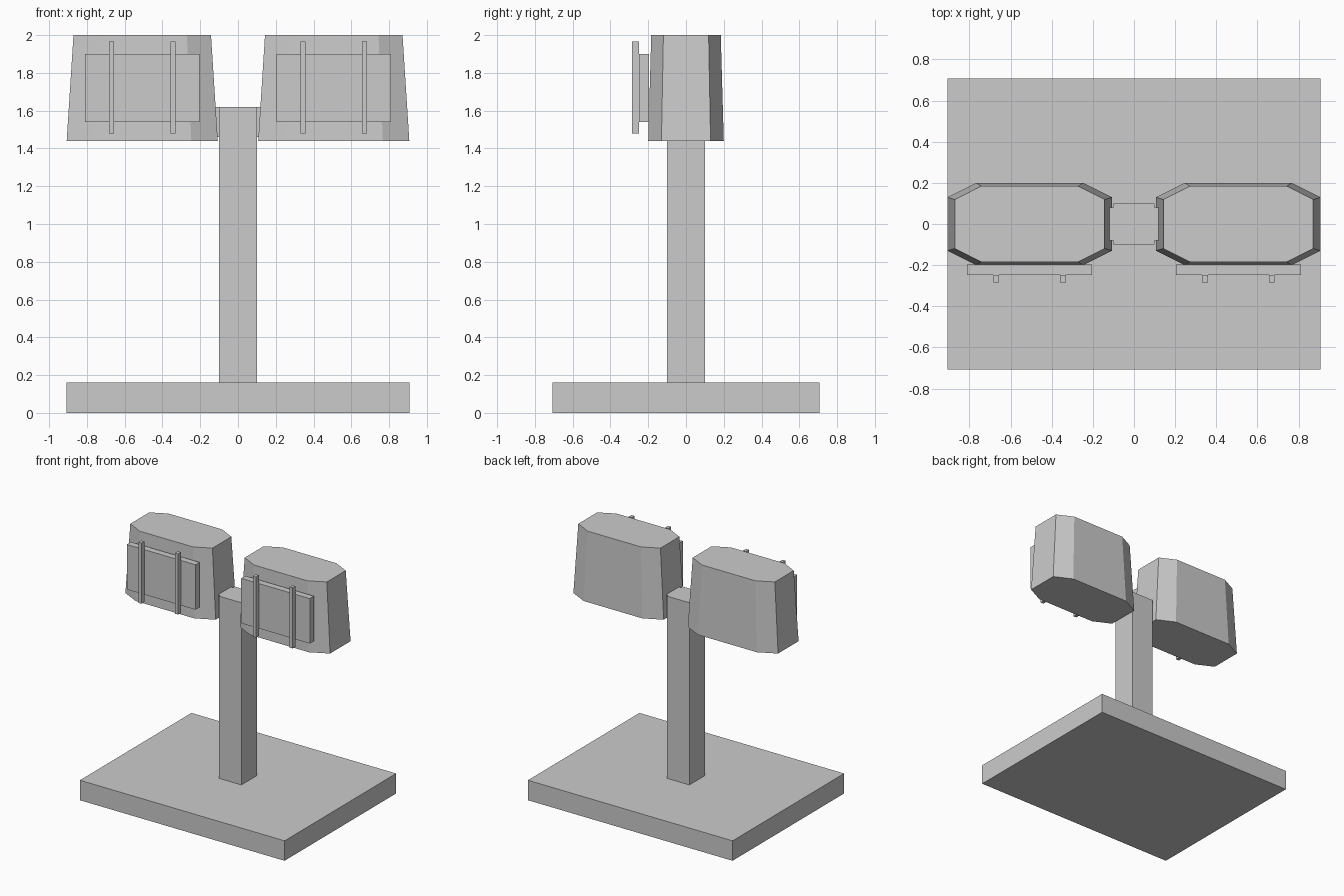
import bpy, bmesh

if "Cube" in bpy.data.objects:
    bpy.data.objects.remove(bpy.data.objects["Cube"])

grey = bpy.data.materials.new("plain grey")
grey.diffuse_color = (0.6, 0.6, 0.6, 1)
grey.use_nodes = True
grey.node_tree.nodes["Principled BSDF"].inputs["Base Color"].default_value = grey.diffuse_color


def finish(name, bm):
    bmesh.ops.recalc_face_normals(bm, faces=bm.faces[:])
    mesh = bpy.data.meshes.new(name)
    bm.to_mesh(mesh)
    bm.free()
    mesh.materials.append(grey)
    bpy.context.collection.objects.link(bpy.data.objects.new(name, mesh))


def box(name, x, y, z):
    """Box from (min, max) ranges on each axis."""
    bm = bmesh.new()
    for v in bmesh.ops.create_cube(bm, size=1)["verts"]:
        v.co = [r[0] + (c + 0.5) * (r[1] - r[0]) for c, r in zip(v.co, (x, y, z))]
    finish(name, bm)


def tapered_head(name, cx):
    """Octagonal block, narrower at the top."""
    bm = bmesh.new()
    k = 0.65  # share of each side left by the corner cuts
    outline = [(1, -k), (1, k), (k, 1), (-k, 1), (-1, k), (-1, -k), (-k, -1), (k, -1)]
    rings = []
    for hx, hy, z in ((0.4, 0.2, 1.44), (0.364, 0.184, 2.0)):
        rings.append([bm.verts.new((cx + hx * u, hy * v, z)) for u, v in outline])
        bm.faces.new(rings[-1])
    low, high = rings
    for i in range(8):
        j = (i + 1) % 8
        bm.faces.new((low[i], low[j], high[j], high[i]))
    finish(name, bm)


# Base, post and the short arm joining both heads
box("base", (-0.907, 0.907), (-0.706, 0.706), (0, 0.16))
box("post", (-0.1, 0.1), (-0.1, 0.1), (0.16, 1.62))
box("cross_arm", (-0.14, 0.14), (-0.08, 0.08), (1.46, 1.619))

# Two heads, each with a front panel and two upright bars
for side, s in (("left", -1), ("right", 1)):
    cx = 0.507 * s
    tapered_head(side + "_head", cx)
    box(side + "_panel", (cx - 0.304, cx + 0.304), (-0.249, -0.197), (1.54, 1.90))
    for i, dx in enumerate((-0.162, 0.162)):
        bx = cx + dx
        box(f"{side}_bar_{i + 1}", (bx - 0.0135, bx + 0.0135),
            (-0.285, -0.249), (1.48, 1.966))
